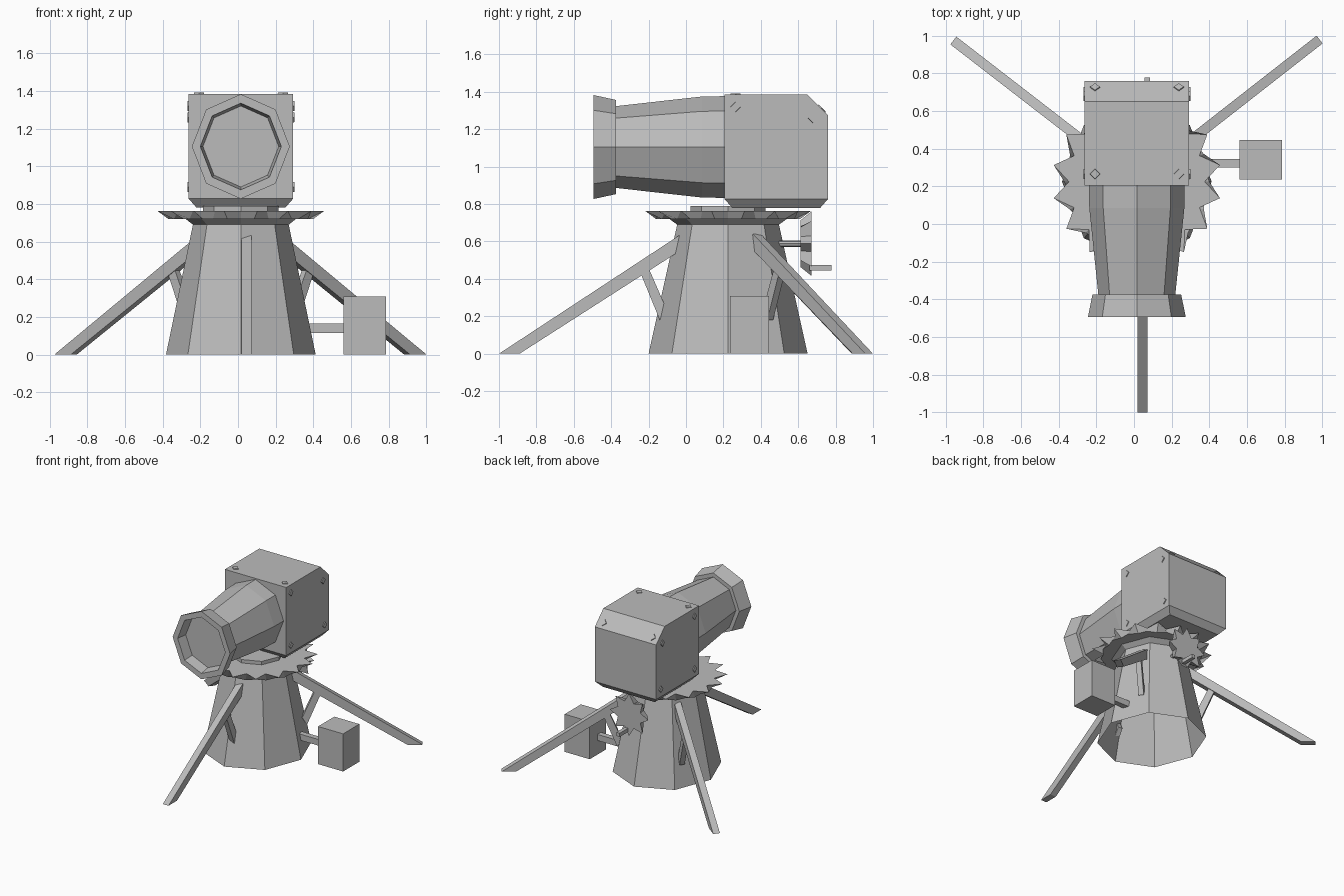
import bpy, bmesh, math
from mathutils import Matrix, Vector

if "Cube" in bpy.data.objects:
    bpy.data.objects.remove(bpy.data.objects["Cube"], do_unlink=True)

GREY = (0.5, 0.5, 0.5, 1)
metal = bpy.data.materials.new("plain_grey")
metal.use_nodes = True
metal.diffuse_color = GREY
metal.node_tree.nodes["Principled BSDF"].inputs["Base Color"].default_value = GREY


def finish(name, bm, matrix=Matrix()):
    bmesh.ops.recalc_face_normals(bm, faces=bm.faces)
    bmesh.ops.transform(bm, matrix=matrix, verts=bm.verts)
    mesh = bpy.data.meshes.new(name)
    bm.to_mesh(mesh)
    bm.free()
    mesh.materials.append(metal)
    obj = bpy.data.objects.new(name, mesh)
    bpy.context.collection.objects.link(obj)
    return obj


def loft(name, rings, matrix=Matrix(), caps=(True, True)):
    """Skin a list of rings that share one point count."""
    bm = bmesh.new()
    loops = [[bm.verts.new(p) for p in ring] for ring in rings]
    n = len(loops[0])
    for a, b in zip(loops, loops[1:]):
        for i in range(n):
            j = (i + 1) % n
            bm.faces.new((a[i], a[j], b[j], b[i]))
    for cap, loop in zip(caps, (loops[0], loops[-1])):
        if cap:
            bm.faces.new(loop)
    return finish(name, bm, matrix)


def ring(radii, z, count, sx=1.0, turn=0.0):
    """Ring of points; the radii repeat around it, so two of them make a star."""
    out = []
    for i in range(count):
        a = math.tau * i / count + turn
        r = radii[i % len(radii)]
        out.append((r * math.cos(a) * sx, r * math.sin(a), z))
    return out


def rect(x0, x1, y0, y1, z):
    return [(x0, y0, z), (x1, y0, z), (x1, y1, z), (x0, y1, z)]


def block(name, x0, x1, y0, y1, z0, z1):
    return loft(name, [rect(x0, x1, y0, y1, z0), rect(x0, x1, y0, y1, z1)])


def bar(name, profile, width, matrix):
    """Extrude a (distance, height) outline sideways."""
    sides = [[(d, s * width / 2, z) for d, z in profile] for s in (-1, 1)]
    return loft(name, sides, matrix)


at = Matrix.Translation
centre = at((0.015, 0.225, 0))

# Hollow pedestal, flared collar and swivel
SQUASH = 0.935
loft("pedestal", [ring([r], z, 8, SQUASH) for r, z in
                  ((0.425, 0), (0.272, 0.69), (0.32, 0.725))], centre, (False, True))
loft("swivel", [ring([0.2], z, 8) for z in (0.75, 0.79)], centre)

# Toothed turntable
STEP = math.tau / 32
loft("turntable_gear", [ring([0.385, 0.365], 0.72, 32),
                        ring([0.36, 0.45], 0.762, 32)], centre)

# Housing with chamfered underside and top back edge
X0, X1, Y0, Y1 = -0.262, 0.293, 0.205, 0.76
C = 0.042
loft("housing", [rect(X0 + C, X1 - C, Y0 + C, Y1 - C, 0.78),
                 rect(X0, X1, Y0, Y1, 0.828),
                 [(X0, Y0, 1.275), (X1, Y0, 1.275), (X1, Y1, 1.275), (X0, Y1, 1.275)],
                 rect(X0, X1, Y0, 0.65, 1.385)])


# Diamond bolts near the housing corners
def bolt(pos, normal):
    turn = Vector(normal).to_track_quat('Z', 'Y').to_matrix().to_4x4()
    loft("bolt", [ring([0.03], -0.01, 4), ring([0.026], 0.006, 4)], at(pos) @ turn)


for x, side in ((X0, -1), (X1, 1)):
    inset = x - side * 0.055
    bolt((inset, 0.265, 1.385), (0, 0, 1))
    bolt((inset, 0.725, 1.31), (0, 1, 1))
    for y, z in ((0.265, 1.32), (0.265, 0.89), (0.7, 0.89), (0.68, 1.26)):
        bolt((x, y, z), (side, 0, 0))

# Barrel and hood point forwards, the hood being recessed at its mouth
forward = at((0.015, 0, 1.105)) @ Matrix.Rotation(math.pi / 2, 4, 'X')
loft("barrel", [ring([r], d, 8, SQUASH) for r, d in
                ((0.272, -0.21), (0.27, -0.085), (0.218, 0.38))], forward)
loft("barrel_hood", [ring([r], d, 8, SQUASH) for r, d in
                     ((0.2, 0.375), (0.252, 0.375), (0.278, 0.495),
                      (0.23, 0.495), (0.215, 0.41))], forward)

# Three legs, each with a brace back to the pedestal
LEG = [(1.225, 0), (1.115, 0), (0.21, 0.58), (0.25, 0.64)]
BRACE = [(0.48, 0.46), (0.43, 0.47), (0.33, 0.24), (0.365, 0.18)]
for name, angle, x in (("front", 270, 0.045), ("back_left", 38, 0.02),
                       ("back_right", 142.3, 0.01)):
    place = at((x, 0.225, 0)) @ Matrix.Rotation(math.radians(angle), 4, 'Z')
    bar(name + "_leg", LEG, 0.052, place)
    bar(name + "_brace", BRACE, 0.04, place)

# Side box on its arm
block("side_box", 0.56, 0.787, 0.235, 0.445, 0, 0.308)
block("side_box_arm", 0.3, 0.57, 0.3, 0.345, 0.115, 0.165)

# Crank gear, shaft and handle at the back
back = at((0.045, 0, 0.588)) @ Matrix.Rotation(-math.pi / 2, 4, 'X')
loft("crank_gear", [ring([0.125, 0.1], 0.612, 16),
                    ring([0.173, 0.11], 0.672, 16)], back)
loft("crank_shaft", [ring([0.018], d, 8) for d in (0.45, 0.63)], back)
block("crank_handle", 0.055, 0.085, 0.66, 0.778, 0.445, 0.475)
